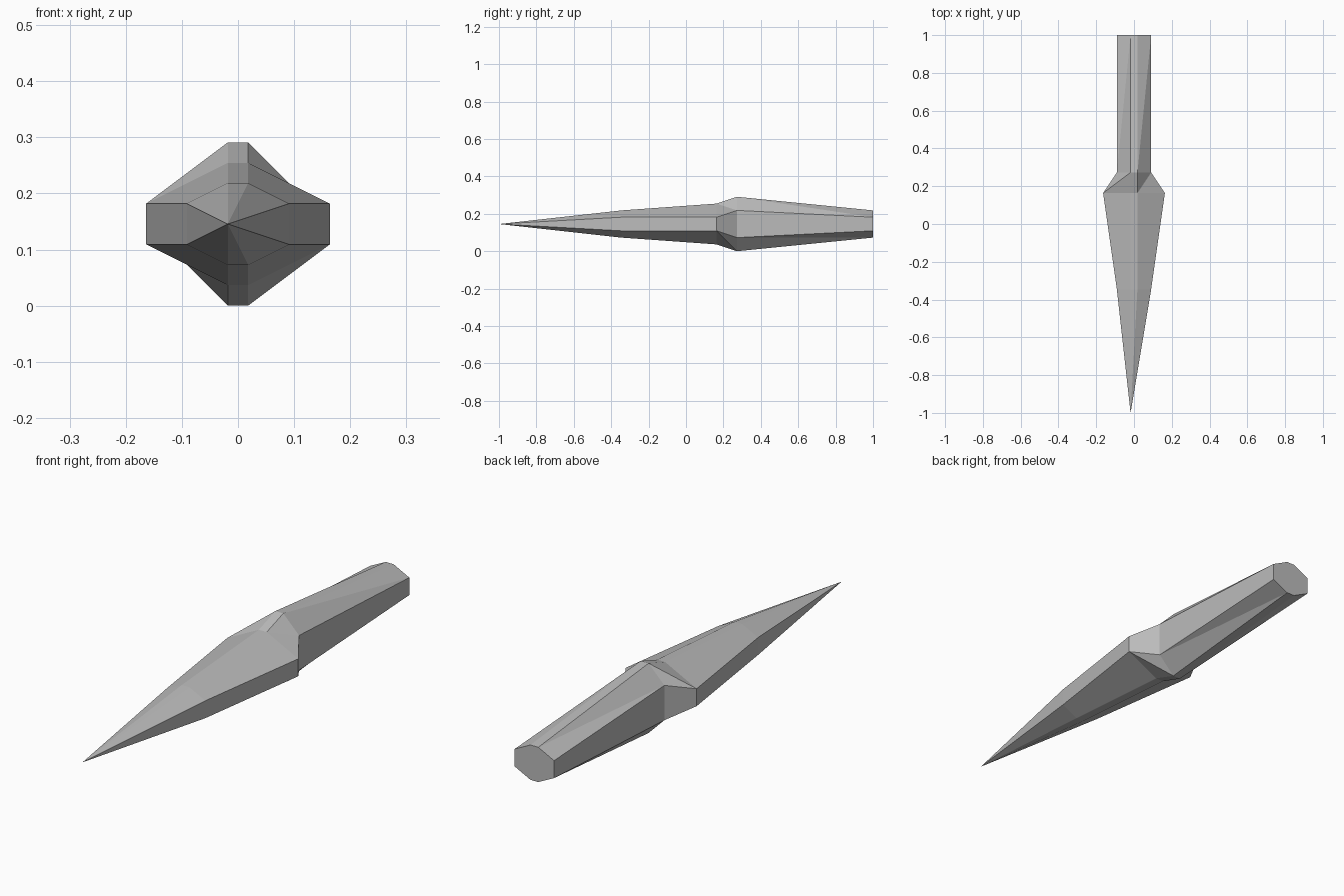
import bpy
import bmesh

old = bpy.data.objects.get("Cube")
if old:
    bpy.data.objects.remove(old, do_unlink=True)

U = 2 / 55          # modelling grid step; the spike is 55 steps long
MID = 4 * U         # height of the long axis

# Plain grey material
grey = bpy.data.materials.new("plain_grey")
grey.use_nodes = True
colour = (0.5, 0.5, 0.5, 1)
grey.diffuse_color = colour
grey.node_tree.nodes["Principled BSDF"].inputs["Base Color"].default_value = colour


def ring(bm, y, width, side, top):
    """Eight-sided section: half width, half side height, half full height."""
    upper = [(-width, side), (-0.5, top), (0.5, top), (width, side)]
    lower = [(-x, -z) for x, z in upper]
    return [bm.verts.new((x * U, -1 + y * U, MID + z * U)) for x, z in upper + lower]


def bridge(bm, a, b):
    """Join two sections with triangles that all twist the same way."""
    for i in range(len(a)):
        j = (i + 1) % len(a)
        bm.faces.new((a[i], a[j], b[j]))
        bm.faces.new((a[i], b[j], b[i]))


bm = bmesh.new()

# Sections: narrow blade, wide blade root, tall collar, shaft end
sections = [
    ring(bm, 18, 2.5, 1, 2),
    ring(bm, 32, 4.5, 1, 3),
    ring(bm, 35, 2.5, 2, 4),
    ring(bm, 55, 2.5, 1, 2),
]
for a, b in zip(sections, sections[1:]):
    bridge(bm, a, b)

# Point of the blade, slightly off the axis
tip = bm.verts.new((-0.5 * U, -1, MID))
first = sections[0]
for i in range(len(first)):
    bm.faces.new((tip, first[(i + 1) % len(first)], first[i]))

# Flat back end
bm.faces.new(sections[-1])
bmesh.ops.recalc_face_normals(bm, faces=bm.faces)

mesh = bpy.data.meshes.new("spike")
bm.to_mesh(mesh)
bm.free()
mesh.materials.append(grey)
spike = bpy.data.objects.new("spike", mesh)
bpy.context.collection.objects.link(spike)
